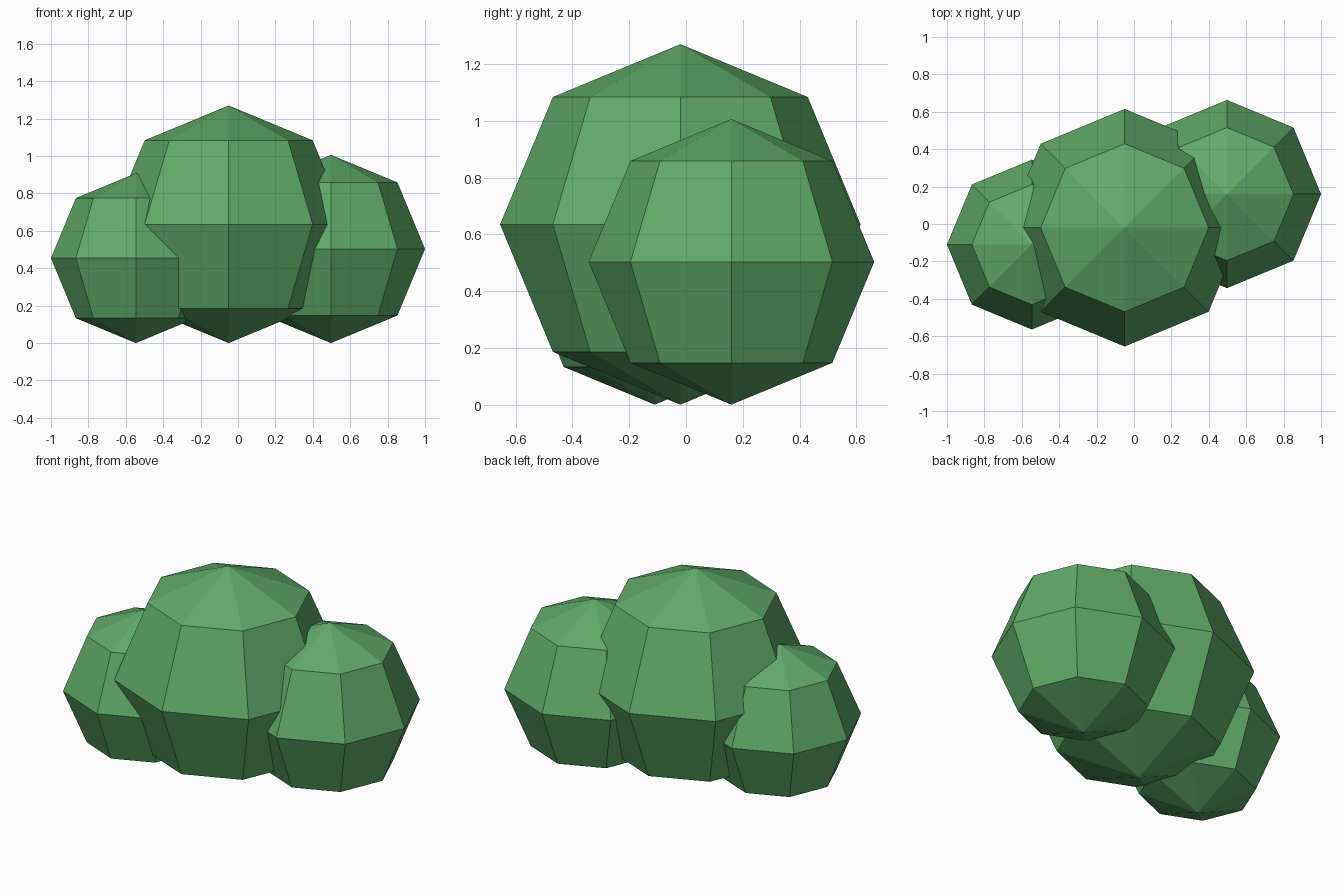
import bpy

# Remove the default cube
cube = bpy.data.objects.get("Cube")
if cube:
    bpy.data.objects.remove(cube, do_unlink=True)

# Leaf colour
leaf = bpy.data.materials.new("leaf_green")
leaf.use_nodes = True
green = (0.115, 0.40, 0.143, 1.0)
leaf.diffuse_color = green
bsdf = next(n for n in leaf.node_tree.nodes if n.type == "BSDF_PRINCIPLED")
bsdf.inputs["Base Color"].default_value = green


def foliage_clump(name, x, y, radius):
    """Faceted ball of leaves resting on the ground."""
    bpy.ops.mesh.primitive_uv_sphere_add(
        segments=8, ring_count=4, radius=radius, location=(x, y, radius))
    clump = bpy.context.object
    clump.name = name
    clump.data.materials.append(leaf)
    bpy.ops.object.shade_flat()


# Three overlapping clumps of the bush
foliage_clump("middle_clump", -0.05, -0.02, 0.635)
foliage_clump("left_clump", 0.497, 0.16, 0.503)
foliage_clump("right_clump", -0.546, -0.11, 0.454)
